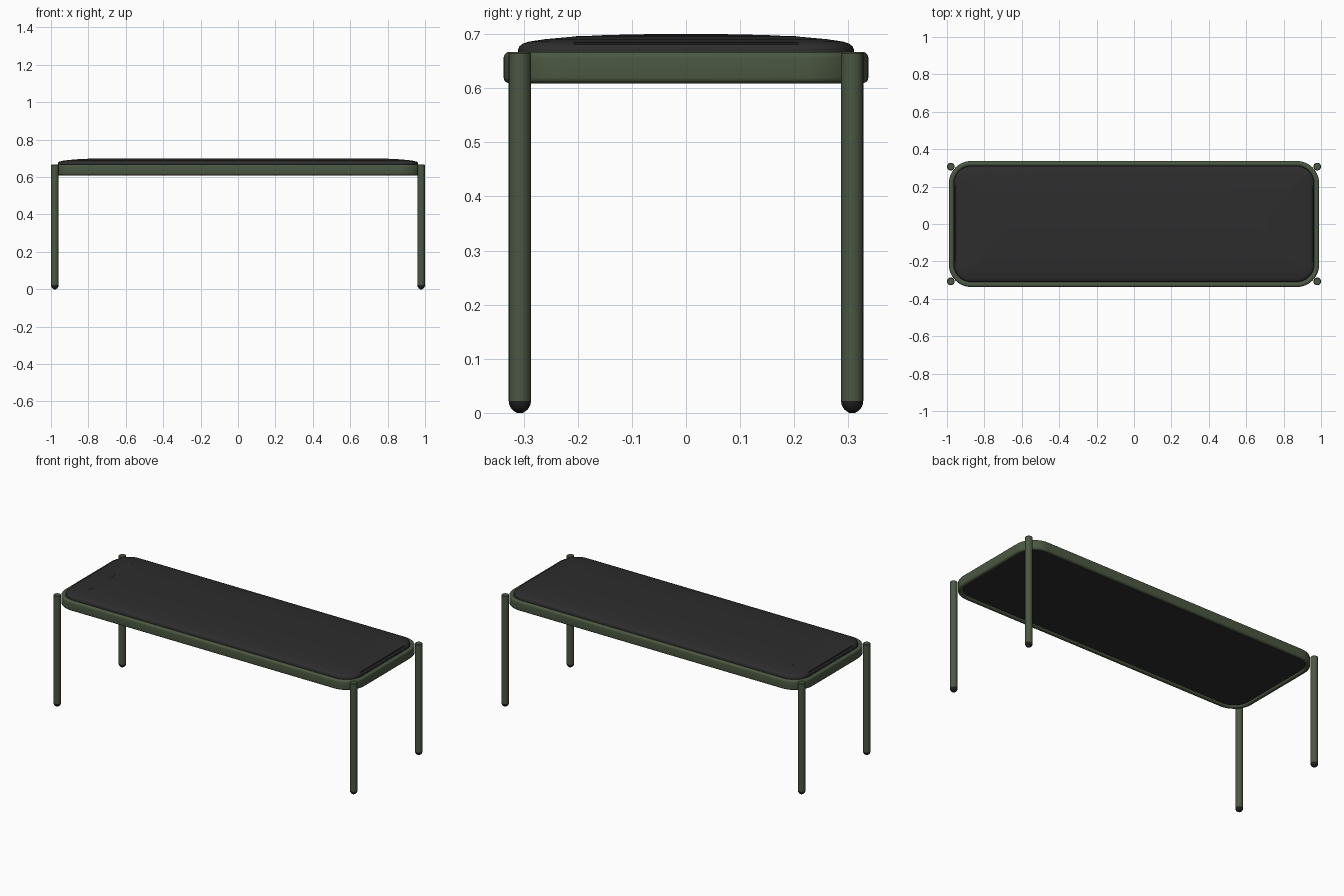
import bpy, bmesh, math

cube = bpy.data.objects.get("Cube")
if cube:
    bpy.data.objects.remove(cube, do_unlink=True)


def material(name, rgb):
    m = bpy.data.materials.new(name)
    m.use_nodes = True
    m.diffuse_color = (*rgb, 1)
    m.node_tree.nodes["Principled BSDF"].inputs["Base Color"].default_value = (*rgb, 1)
    return m


GREEN = material("olive green metal", (0.07, 0.096, 0.054))
CHARCOAL = material("charcoal fabric", (0.026, 0.026, 0.026))
BLACK = material("black rubber", (0.014, 0.014, 0.014))


def outline(hx, hy, r, steps):
    """Rounded rectangle, counter-clockwise."""
    pts = []
    for i, (sx, sy) in enumerate([(1, 1), (-1, 1), (-1, -1), (1, -1)]):
        for k in range(steps + 1):
            a = (i + k / steps) * math.pi / 2
            pts.append((sx * (hx - r) + r * math.cos(a), sy * (hy - r) + r * math.sin(a)))
    return pts


def finish(bm, name, mat, angle=40):
    bmesh.ops.remove_doubles(bm, verts=bm.verts, dist=1e-5)
    bmesh.ops.recalc_face_normals(bm, faces=bm.faces)
    mesh = bpy.data.meshes.new(name)
    bm.to_mesh(mesh)
    bm.free()
    mesh.materials.append(mat)
    ob = bpy.data.objects.new(name, mesh)
    bpy.context.collection.objects.link(ob)
    bpy.ops.object.select_all(action='DESELECT')
    ob.select_set(True)
    bpy.context.view_layer.objects.active = ob
    bpy.ops.object.shade_smooth_by_angle(angle=math.radians(angle))
    return ob


def loft(name, mat, hx, hy, r, profile, steps=8, closed=False, centre=(0, 0)):
    """Skin rounded outlines given as (inset, height) pairs."""
    bm = bmesh.new()
    rings = []
    for inset, z in profile:
        pts = outline(hx - inset, hy - inset, max(r - inset, 0.004), steps)
        rings.append([bm.verts.new((x + centre[0], y + centre[1], z)) for x, y in pts])
    pairs = list(zip(rings, rings[1:]))
    if closed:
        pairs.append((rings[-1], rings[0]))
    else:
        bm.faces.new(rings[0])
        bm.faces.new(rings[-1])
    for a, b in pairs:
        for i in range(len(a)):
            j = (i + 1) % len(a)
            bm.faces.new((a[i], a[j], b[j], b[i]))
    return finish(bm, name, mat)


# Seat frame: rounded bar section swept round the seat
section = [(x + 0.0135, z + 0.638) for x, z in outline(0.0135, 0.029, 0.011, 5)]
loft("seat_frame", GREEN, 0.99, 0.337, 0.12, section, steps=12, closed=True)

# Domed cushion
dome = [(0, 0.672), (0.002, 0.677), (0.008, 0.682), (0.02, 0.686), (0.05, 0.6905),
        (0.1, 0.695), (0.16, 0.698), (0.22, 0.6995), (0.29, 0.70)]
loft("seat_cushion", CHARCOAL, 0.963, 0.31, 0.093, [(0, 0.62)] + dome, steps=12)

# Legs with rounded feet
R, FOOT = 0.0205, 0.022
foot = [(R * (1 - math.sin(a)), FOOT * (1 - math.cos(a)))
        for a in (math.radians(d) for d in range(15, 91, 15))]
foot[0] = (foot[0][0], 0)
shaft = [(0, FOOT), (0, 0.664), (0.003, 0.667)]
for sx, side in ((1, "left"), (-1, "right")):
    for sy, end in ((-1, "front"), (1, "back")):
        spot = (sx * (1 - R), sy * 0.307)
        loft(f"{end}_{side}_leg", GREEN, R, R, R, shaft, steps=6, centre=spot)
        loft(f"{end}_{side}_foot", BLACK, R, R, R, foot, steps=6, centre=spot)

    # Seam across the end of the cushion
    bm = bmesh.new()
    bmesh.ops.create_cube(bm, size=1)
    bmesh.ops.scale(bm, vec=(0.012, 0.414, 0.003), verts=bm.verts)
    bmesh.ops.translate(bm, vec=(sx * 0.951, 0, 0.6825), verts=bm.verts)
    finish(bm, f"{side}_end_seam", BLACK)

# Thin flap with clipped inner corners, following the dome
bm = bmesh.new()
shape = [(-0.868, -0.208), (-0.84, -0.202), (-0.83, -0.185),
         (-0.83, 0.185), (-0.84, 0.202), (-0.868, 0.208)]
top = [bm.verts.new((x, y, 0.6945 + (x + 0.868) * 0.06)) for x, y in shape]
face = bm.faces.new(top)
wall = bmesh.ops.extrude_face_region(bm, geom=[face])
bmesh.ops.translate(bm, vec=(0, 0, -0.004),
                    verts=[v for v in wall["geom"] if isinstance(v, bmesh.types.BMVert)])
finish(bm, "cushion_flap", CHARCOAL)
